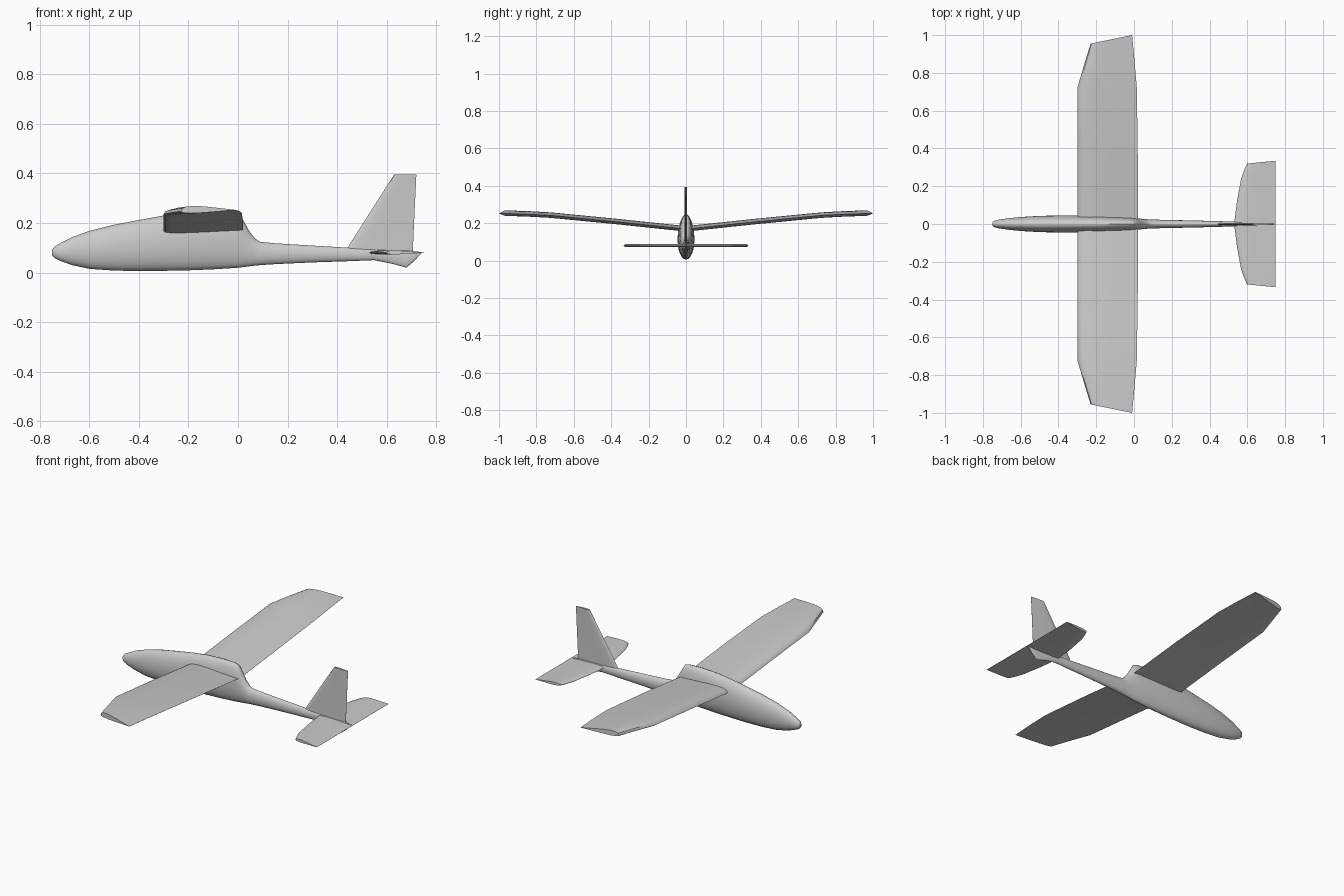
import bpy, bmesh, math
from mathutils import Vector

cube = bpy.data.objects.get("Cube")
if cube:
    bpy.data.objects.remove(cube, do_unlink=True)

grey = bpy.data.materials.new("light_grey")
grey.use_nodes = True
COLOR = (0.6, 0.6, 0.6, 1)
grey.diffuse_color = COLOR
grey.node_tree.nodes["Principled BSDF"].inputs["Base Color"].default_value = COLOR


def loft(name, rings, angle=40):
    """Skin a list of closed rings and cap both ends."""
    bm = bmesh.new()
    loops = [[bm.verts.new(p) for p in ring] for ring in rings]
    n = len(loops[0])
    for a, b in zip(loops, loops[1:]):
        for i in range(n):
            j = (i + 1) % n
            bm.faces.new((a[i], a[j], b[j], b[i]))
    bm.faces.new(loops[0][::-1])
    bm.faces.new(loops[-1])
    bmesh.ops.recalc_face_normals(bm, faces=bm.faces)
    mesh = bpy.data.meshes.new(name)
    bm.to_mesh(mesh)
    bm.free()
    mesh.materials.append(grey)
    obj = bpy.data.objects.new(name, mesh)
    bpy.context.collection.objects.link(obj)
    bpy.ops.object.select_all(action='DESELECT')
    obj.select_set(True)
    bpy.context.view_layer.objects.active = obj
    bpy.ops.object.shade_smooth_by_angle(angle=math.radians(angle))
    return obj


def body_ring(x, low, high, half, n=24):
    """Upright elliptical cross-section."""
    mid, rise = (low + high) / 2, (high - low) / 2
    return [(x, half * math.cos(t), mid + rise * math.sin(t))
            for t in (2 * math.pi * i / n for i in range(n))]


def foil(up, down, n=10):
    """Closed outline of (chord fraction, offset), nose at 0 and tail at 1."""
    def curve(t):
        return 2.6 * (math.sqrt(t) - t) * (1 - 0.35 * t) / 0.58
    ts = [(1 - math.cos(math.pi * i / n)) / 2 for i in range(n + 1)]
    return [(t, up * curve(t)) for t in ts] + [(t, -down * curve(t) - 0.0005) for t in ts[:0:-1]]


# Fuselage: x, bottom, top, half width
stations = [
    (-0.75, .070, .092, .008), (-0.742, .060, .104, .016), (-0.72, .048, .117, .022),
    (-0.67, .030, .143, .030), (-0.60, .015, .168, .037), (-0.50, .008, .193, .043),
    (-0.40, .006, .212, .045), (-0.30, .007, .230, .045), (-0.20, .009, .243, .043),
    (-0.10, .013, .249, .039), (-0.02, .018, .246, .034), (0.005, .020, .238, .032),
    (0.02, .022, .213, .030), (0.045, .025, .168, .027), (0.07, .028, .136, .025),
    (0.09, .030, .124, .024), (0.15, .034, .118, .022), (0.30, .041, .109, .019),
    (0.45, .046, .100, .015), (0.55, .050, .095, .012), (0.62, .036, .092, .009),
    (0.68, .020, .090, .006), (0.71, .045, .087, .005), (0.74, .078, .082, .002)]
loft("fuselage", [body_ring(*s) for s in stations])

# Wings: span, leading x, trailing x, height, extra span at the trailing edge
wing_plan = [
    (0, -.30, .02, .163, 0), (.36, -.30, .02, .201, 0), (.72, -.30, .015, .236, 0),
    (.84, -.265, .003, .243, .02), (.955, -.23, -.01, .247, .045)]
wing_foil = foil(.020, .008)
tail_plan = [(0, .53, .75), (.12, .545, .75), (.24, .567, .75), (.29, .585, .75), (.32, .60, .75)]
tail_foil = foil(.009, .006)
for label, side in (("left", -1), ("right", 1)):
    rings = []
    for span, lead, trail, height, sweep in wing_plan:
        rings.append([(lead + t * (trail - lead), side * (span + t * sweep),
                       height + dz + .006 * t) for t, dz in wing_foil])
    loft(label + "_wing", rings)
    # Tailplane half
    rings = []
    for span, lead, trail in tail_plan:
        sweep = .015 * (span / .32) ** 2
        rings.append([(lead + t * (trail - lead), side * (span + t * sweep), .08 + dz)
                      for t, dz in tail_foil])
    loft(label + "_tailplane", rings)

# Fin: height, leading x, trailing x
fin_foil = foil(.006, .006)
fin_plan = [(.075, .425, .705), (.097, .44, .706), (.25, .537, .713), (.395, .63, .72)]
loft("fin", [[(lead + t * (trail - lead), dy, z) for t, dy in fin_foil]
             for z, lead, trail in fin_plan])
